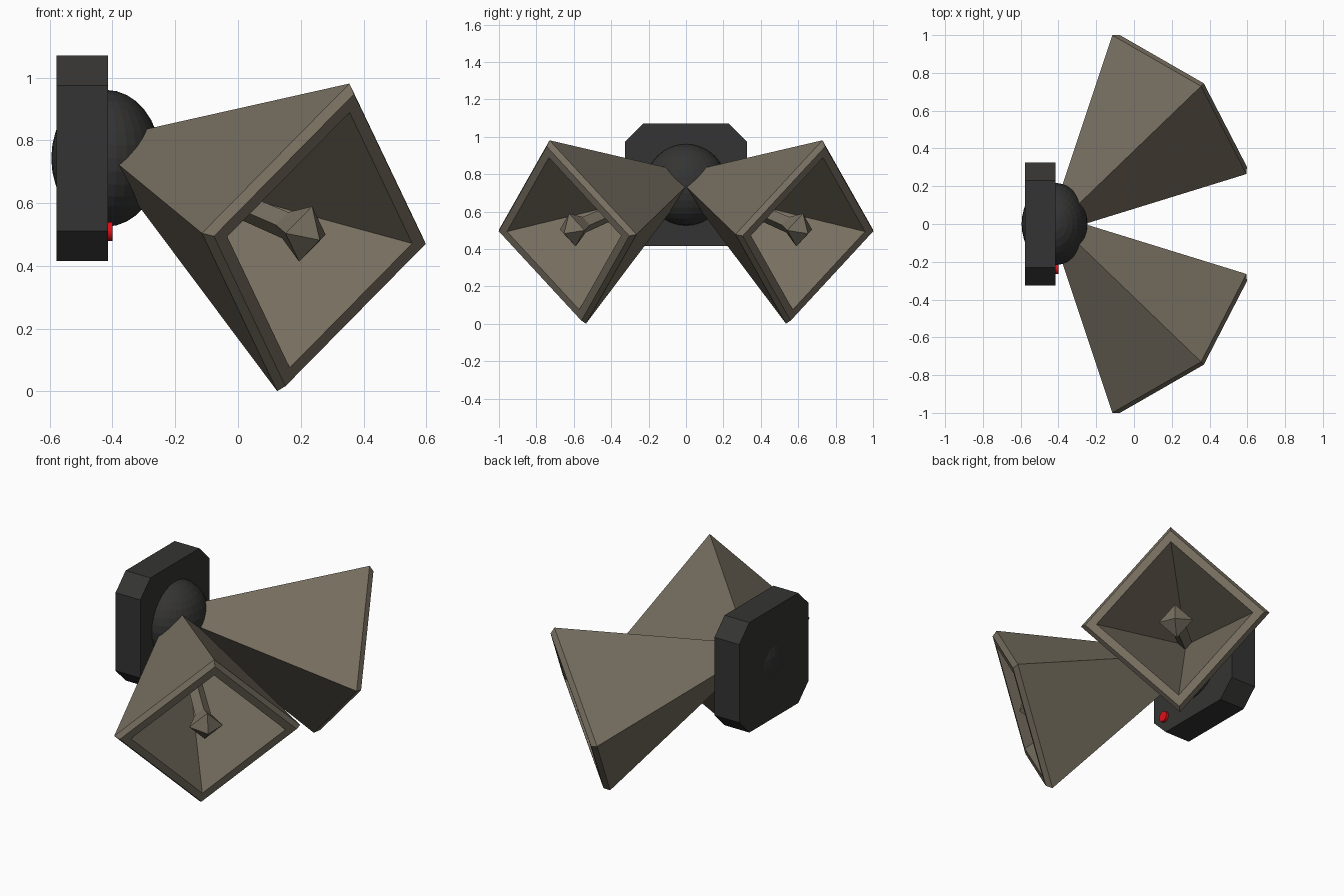
import bpy, bmesh, math
from mathutils import Vector

if "Cube" in bpy.data.objects:
    bpy.data.objects.remove(bpy.data.objects["Cube"])


def material(name, rgb):
    m = bpy.data.materials.new(name)
    m.diffuse_color = (*rgb, 1)
    m.use_nodes = True
    m.node_tree.nodes["Principled BSDF"].inputs["Base Color"].default_value = m.diffuse_color
    return m


TAUPE = material("taupe_metal", (0.18, 0.155, 0.115))
DARK = material("dark_metal", (0.035, 0.034, 0.033))
RED = material("red", (0.75, 0.005, 0.008))

# Horn frame: mouth centre, outward axis and the two half diagonals of the mouth
CENTRE = Vector((0.24, -0.632, 0.491))
DIAG_A = Vector((0.115, -0.0975, 0.49))
DIAG_B = Vector((0.355, 0.3675, -0.013))
AXIS = DIAG_A.cross(DIAG_B).normalized()
if AXIS.x < 0:
    AXIS.negate()


def square_loft(name, stations):
    """Loft squares (distance along axis, scale); scale 0 is a point. Mirrored over y."""
    bm = bmesh.new()
    loops = []
    for d, s in stations:
        c = CENTRE + AXIS * d
        if s == 0:
            loops.append([bm.verts.new(c)] * 4)
        else:
            loops.append([bm.verts.new(c + v * s)
                          for v in (DIAG_A, DIAG_B, -DIAG_A, -DIAG_B)])
    for a, b in zip(loops, loops[1:]):
        for i in range(4):
            j = (i + 1) % 4
            bm.faces.new(list(dict.fromkeys((a[i], a[j], b[j], b[i]))))
    bmesh.ops.recalc_face_normals(bm, faces=bm.faces)
    me = bpy.data.meshes.new(name)
    bm.to_mesh(me)
    bm.free()
    ob = bpy.data.objects.new(name, me)
    bpy.context.collection.objects.link(ob)
    me.materials.append(TAUPE)
    mod = ob.modifiers.new("mirror", 'MIRROR')
    mod.use_axis = (False, True, False)
    mod.use_clip = False
    mod.use_mirror_merge = False
    return ob


# Hollow pyramid horns with bevelled rim
square_loft("horns", [(-1.04, 0), (0, 1), (0.03, 0.95), (0.03, 0.83), (-0.62, 0)])

# Inner rods ending in a faceted head
square_loft("horn_drivers", [(-0.6, 0), (-0.56, 0.075), (-0.131, 0.085),
                             (-0.036, 0.18), (0.03, 0)])

# Mounting plate: octagonal outline extruded along x
X0, X1, ZC = -0.578, -0.415, 0.743
outline = [(0.325, 0.232), (0.23, 0.327), (-0.23, 0.327), (-0.325, 0.232),
           (-0.325, -0.232), (-0.23, -0.327), (0.23, -0.327), (0.325, -0.232)]
bm = bmesh.new()
face = bm.faces.new([bm.verts.new((X0, y, ZC + z)) for y, z in outline])
ext = bmesh.ops.extrude_face_region(bm, geom=[face], use_keep_orig=True)
bmesh.ops.translate(bm, vec=(X1 - X0, 0, 0),
                    verts=[v for v in ext["geom"] if isinstance(v, bmesh.types.BMVert)])
bmesh.ops.recalc_face_normals(bm, faces=bm.faces)
me = bpy.data.meshes.new("mounting_plate")
bm.to_mesh(me)
bm.free()
me.materials.append(DARK)
bpy.context.collection.objects.link(bpy.data.objects.new("mounting_plate", me))

# Flattened ball through the plate
bpy.ops.mesh.primitive_uv_sphere_add(segments=32, ring_count=16, radius=1,
                                     location=(-0.421, 0, ZC))
ball = bpy.context.object
ball.name = "ball_joint"
ball.scale = (0.174, 0.218, 0.218)
ball.data.materials.append(DARK)

# Red indicator on the plate face
bpy.ops.mesh.primitive_cylinder_add(vertices=24, radius=0.03, depth=0.035,
                                    location=(-0.417, -0.235, 0.51),
                                    rotation=(0, math.pi / 2, 0))
light = bpy.context.object
light.name = "indicator_light"
light.data.materials.append(RED)
bpy.ops.object.shade_smooth_by_angle()
